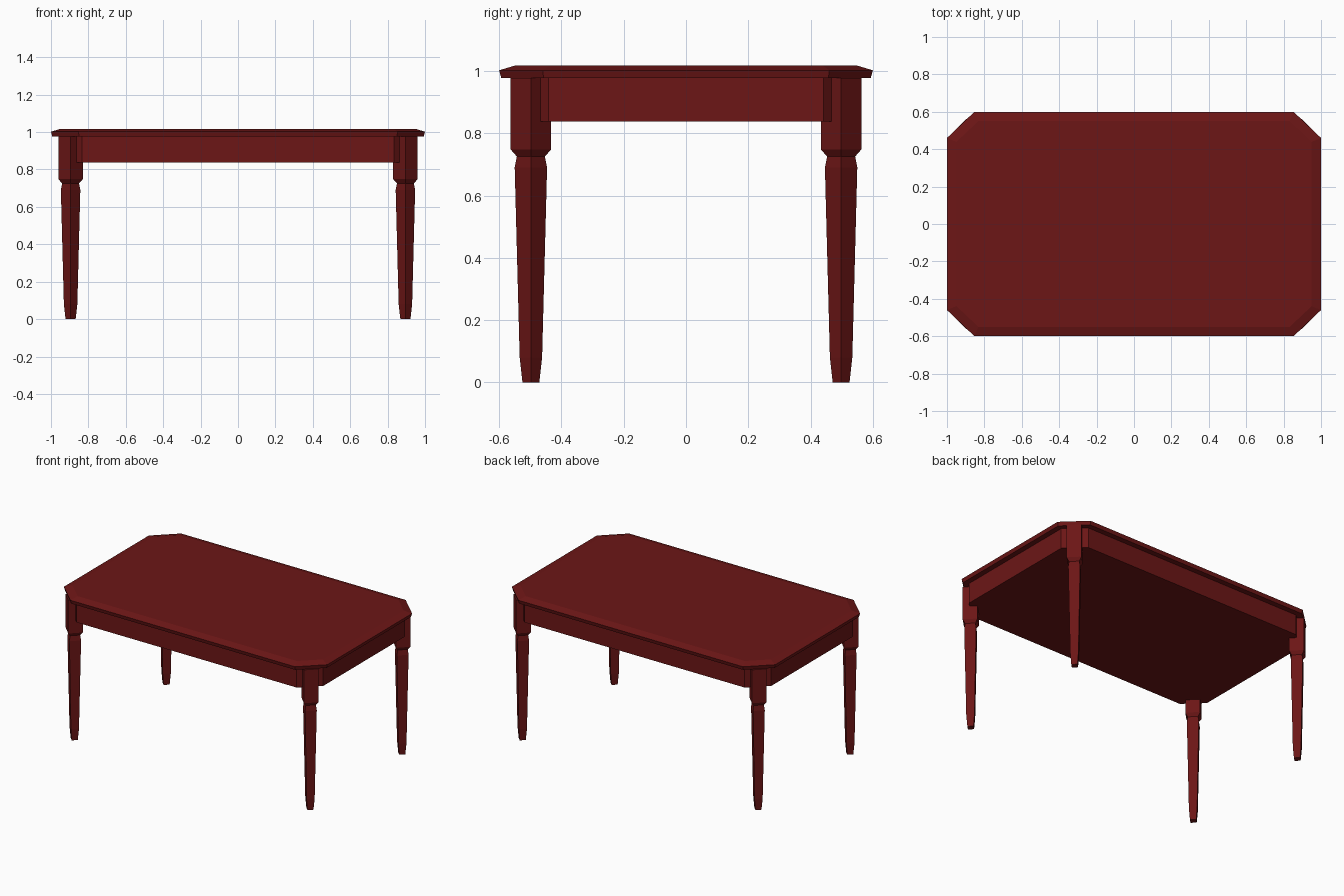
import bpy, bmesh
from math import tan, radians

if "Cube" in bpy.data.objects:
    bpy.data.objects.remove(bpy.data.objects["Cube"])

wood = bpy.data.materials.new("dark_red_wood")
wood.diffuse_color = (0.15, 0.008, 0.008, 1)
wood.use_nodes = True
wood.node_tree.nodes["Principled BSDF"].inputs["Base Color"].default_value = wood.diffuse_color


def octagon(inset):
    """Table outline with clipped corners, moved inward by inset."""
    k = inset * tan(radians(22.5))
    x, y, cx, cy = 1 - inset, 0.6 - inset, 0.853 - k, 0.46 - k
    return [(x, -cy), (x, cy), (cx, y), (-cx, y),
            (-x, cy), (-x, -cy), (-cx, -y), (cx, -y)]


def diamond(r, cx, cy):
    """Square turned 45 degrees, facing the clipped corner."""
    return [(cx + r, cy), (cx, cy + r), (cx - r, cy), (cx, cy - r)]


def loft(name, sections):
    """Closed solid through (outline, z) sections listed bottom to top."""
    bm = bmesh.new()
    rings = [[bm.verts.new((x, y, z)) for x, y in pts] for pts, z in sections]
    n = len(rings[0])
    for a, b in zip(rings, rings[1:]):
        for i in range(n):
            j = (i + 1) % n
            bm.faces.new((a[i], a[j], b[j], b[i]))
    bm.faces.new(rings[0][::-1])
    bm.faces.new(rings[-1])
    bmesh.ops.recalc_face_normals(bm, faces=bm.faces)
    mesh = bpy.data.meshes.new(name)
    bm.to_mesh(mesh)
    bm.free()
    mesh.materials.append(wood)
    obj = bpy.data.objects.new(name, mesh)
    bpy.context.collection.objects.link(obj)
    return obj


# Table top with sloped upper rim
loft("table_top", [(octagon(0.007), 0.977), (octagon(0.0), 1.002),
                   (octagon(0.05), 1.017)])

# Apron: solid clipped-corner block under the top
loft("apron", [(octagon(0.043), 0.838), (octagon(0.043), 0.977)])

# Legs: square block, neck, then a taper to the foot (half diagonal, z)
leg_profile = [(0.027, 0.0), (0.036, 0.08), (0.052, 0.69), (0.045, 0.725),
               (0.065, 0.748), (0.065, 0.977)]
for sx, side in ((-1, "left"), (1, "right")):
    for sy, end in ((-1, "front"), (1, "back")):
        loft(f"{end}_{side}_leg",
             [(diamond(r, sx * 0.895, sy * 0.498), z) for r, z in leg_profile])
